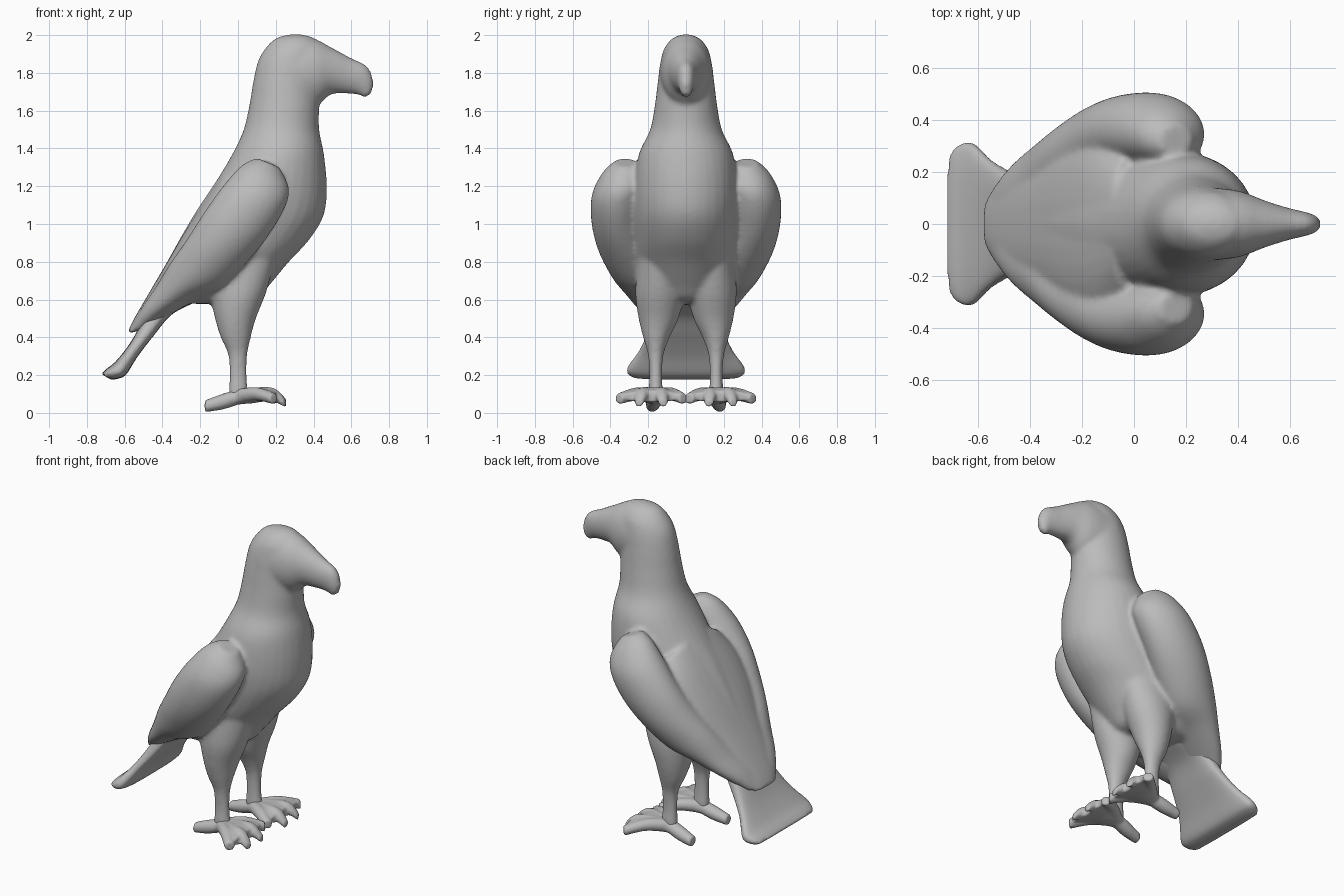
import bpy, bmesh
from math import cos, sin, pi, copysign
from mathutils import Vector

cube = bpy.data.objects.get("Cube")
if cube:
    bpy.data.objects.remove(cube, do_unlink=True)

grey = bpy.data.materials.new("plain_grey")
grey.use_nodes = True
colour = (0.5, 0.5, 0.5, 1)
grey.diffuse_color = colour
bsdf = next(n for n in grey.node_tree.nodes if n.type == 'BSDF_PRINCIPLED')
bsdf.inputs["Base Color"].default_value = colour


def resample(rows, steps=5):
    """Smooth curve through rows of numbers."""
    pts = [Vector(r) for r in rows]
    pts = [pts[0]] + pts + [pts[-1]]
    out = []
    for a, b, c, d in zip(pts, pts[1:], pts[2:], pts[3:]):
        for k in range(steps):
            t = k / steps
            out.append(0.5 * (2 * b + (c - a) * t + (2 * a - 5 * b + 4 * c - d) * t**2
                              + (3 * b - a - 3 * c + d) * t**3))
    return out + [pts[-1]]


def loft(bm, rings, power=1.0, sides=32):
    """Closed skin over rings given as centre and two half axes."""
    def bend(s):
        return copysign(abs(s) ** power, s)
    loops = []
    for c, u, v in rings:
        angles = [2 * pi * i / sides for i in range(sides)]
        loops.append([bm.verts.new(c + u * bend(cos(a)) + v * bend(sin(a))) for a in angles])
    for p, q in zip(loops, loops[1:]):
        for i in range(sides):
            j = (i + 1) % sides
            bm.faces.new((p[i], p[j], q[j], q[i]))
    bm.faces.new(loops[0][::-1])
    bm.faces.new(loops[-1])


def slices(bm, rows, side=1, power=1.0):
    """Rows: edge x, z, opposite edge x, z, half width, y centre."""
    rings = []
    for x1, z1, x2, z2, w, y in resample(rows):
        a, b = Vector((x1, side * y, z1)), Vector((x2, side * y, z2))
        rings.append(((a + b) / 2, (a - b) / 2, Vector((0, max(w, 0.005), 0))))
    loft(bm, rings, power)


def tube(bm, rows, side):
    """Rows: x, y, z, radius."""
    pts = resample(rows)
    run = Vector((pts[-1].x - pts[0].x, side * (pts[-1].y - pts[0].y), 0)).normalized()
    across = Vector((-run.y, run.x, 0))
    loft(bm, [(Vector((x, side * y, z)), Vector((0, 0, r)), across * r)
              for x, y, z, r in pts], sides=16)


def finish(bm, name, voxel, rounds):
    bmesh.ops.recalc_face_normals(bm, faces=bm.faces)
    mesh = bpy.data.meshes.new(name)
    bm.to_mesh(mesh)
    bm.free()
    mesh.materials.append(grey)
    mesh.polygons.foreach_set("use_smooth", [True] * len(mesh.polygons))
    obj = bpy.data.objects.new(name, mesh)
    bpy.context.collection.objects.link(obj)
    remesh = obj.modifiers.new("blend_parts", 'REMESH')
    remesh.mode = 'VOXEL'
    remesh.voxel_size = voxel
    remesh.use_smooth_shade = True
    soften = obj.modifiers.new("soften", 'SMOOTH')
    soften.factor = 0.5
    soften.iterations = rounds


# Head, neck and torso
torso = [(.27, 2.003, .34, 2.003, .02, 0), (.2, 1.983, .40, 1.985, .07, 0),
         (.145, 1.93, .44, 1.93, .115, 0), (.105, 1.86, .44, 1.86, .135, 0),
         (.08, 1.75, .43, 1.75, .15, 0), (.06, 1.63, .43, 1.63, .165, 0),
         (.03, 1.5, .43, 1.5, .19, 0), (-.03, 1.37, .455, 1.37, .25, 0),
         (-.12, 1.22, .47, 1.2, .275, 0), (-.22, 1.07, .455, 1.05, .28, 0),
         (-.32, .9, .38, .92, .275, 0), (-.41, .73, .27, .8, .265, 0),
         (-.46, .63, .17, .68, .24, 0), (-.46, .58, .1, .6, .18, 0),
         (-.4, .58, 0, .575, .1, 0)]

# Hooked beak
beak = [(.22, 1.98, .28, 1.6, .145, 0), (.38, 1.988, .42, 1.63, .128, 0),
        (.5, 1.932, .49, 1.685, .093, 0), (.6, 1.878, .57, 1.69, .064, 0),
        (.685, 1.835, .63, 1.685, .046, 0), (.718, 1.75, .655, 1.675, .034, 0),
        (.705, 1.69, .67, 1.665, .02, 0)]

# Folded wing, shoulder to tip
wing = [(.1, 1.35, .22, 1.3, .06, .32), (.02, 1.31, .27, 1.19, .11, .34),
        (-.08, 1.2, .25, 1.09, .14, .36), (-.18, 1.06, .17, .95, .145, .355),
        (-.27, .92, .06, .81, .155, .31), (-.36, .79, -.08, .67, .145, .25),
        (-.44, .66, -.22, .6, .15, .17), (-.52, .54, -.34, .53, .14, .1),
        (-.58, .42, -.47, .45, .09, .04)]

# Back feathers bridging the two wings
mantle = [(-.09, 1.25, .1, 1.05, .26, 0), (-.2, 1.09, .1, .95, .36, 0),
          (-.3, .93, 0, .8, .36, 0), (-.395, .765, -.1, .67, .31, 0),
          (-.48, .62, -.22, .6, .25, 0), (-.555, .49, -.35, .53, .18, 0),
          (-.59, .415, -.46, .46, .11, 0)]

# Thigh and shin
leg = [(-.2, .78, .2, .82, .12, .14), (-.15, .62, .15, .64, .128, .14),
       (-.122, .5, .095, .5, .106, .145), (-.092, .4, .068, .4, .07, .157),
       (-.053, .31, .05, .31, .042, .16), (-.046, .2, .047, .2, .034, .16),
       (-.05, .1, .055, .1, .038, .16), (-.04, .06, .05, .06, .03, .16)]

bm = bmesh.new()
slices(bm, torso)
slices(bm, beak)
slices(bm, mantle, power=0.85)
for side in (1, -1):
    slices(bm, wing, side)
    slices(bm, leg, side)
finish(bm, "body_with_wings_and_legs", 0.013, 8)

# Flared tail
tail = [(-.38, .7, -.19, .6, .16, 0), (-.46, .57, -.345, .525, .17, 0),
        (-.53, .44, -.445, .41, .205, 0), (-.585, .35, -.53, .3, .25, 0),
        (-.65, .27, -.59, .205, .31, 0), (-.70, .23, -.63, .182, .305, 0),
        (-.725, .205, -.67, .175, .27, 0)]
bm = bmesh.new()
slices(bm, tail, power=0.6)
finish(bm, "tail", 0.011, 5)

# Broad webbed feet with four front toes and one back toe
ankle = (0, .16, .085, .042)
toes = [[ankle, (.1, .08, .1, .036), (.2, .015, .075, .03)],
        [ankle, (.15, .13, .1, .038), (.21, .125, .085, .034), (.255, .12, .05, .022)],
        [ankle, (.15, .22, .1, .038), (.21, .24, .085, .034), (.25, .25, .05, .022)],
        [ankle, (.1, .26, .1, .036), (.19, .355, .075, .03)],
        [ankle, (-.08, .17, .06, .042), (-.175, .18, .035, .032)]]
web = [(-.01, .12, -.01, .045, .05, .16), (.07, .13, .07, .05, .09, .17),
       (.14, .135, .14, .06, .145, .18), (.2, .115, .2, .055, .165, .185)]
for side, name in ((1, "left_foot"), (-1, "right_foot")):
    bm = bmesh.new()
    for toe in toes:
        tube(bm, toe, side)
    slices(bm, web, side)
    finish(bm, name, 0.009, 4)
